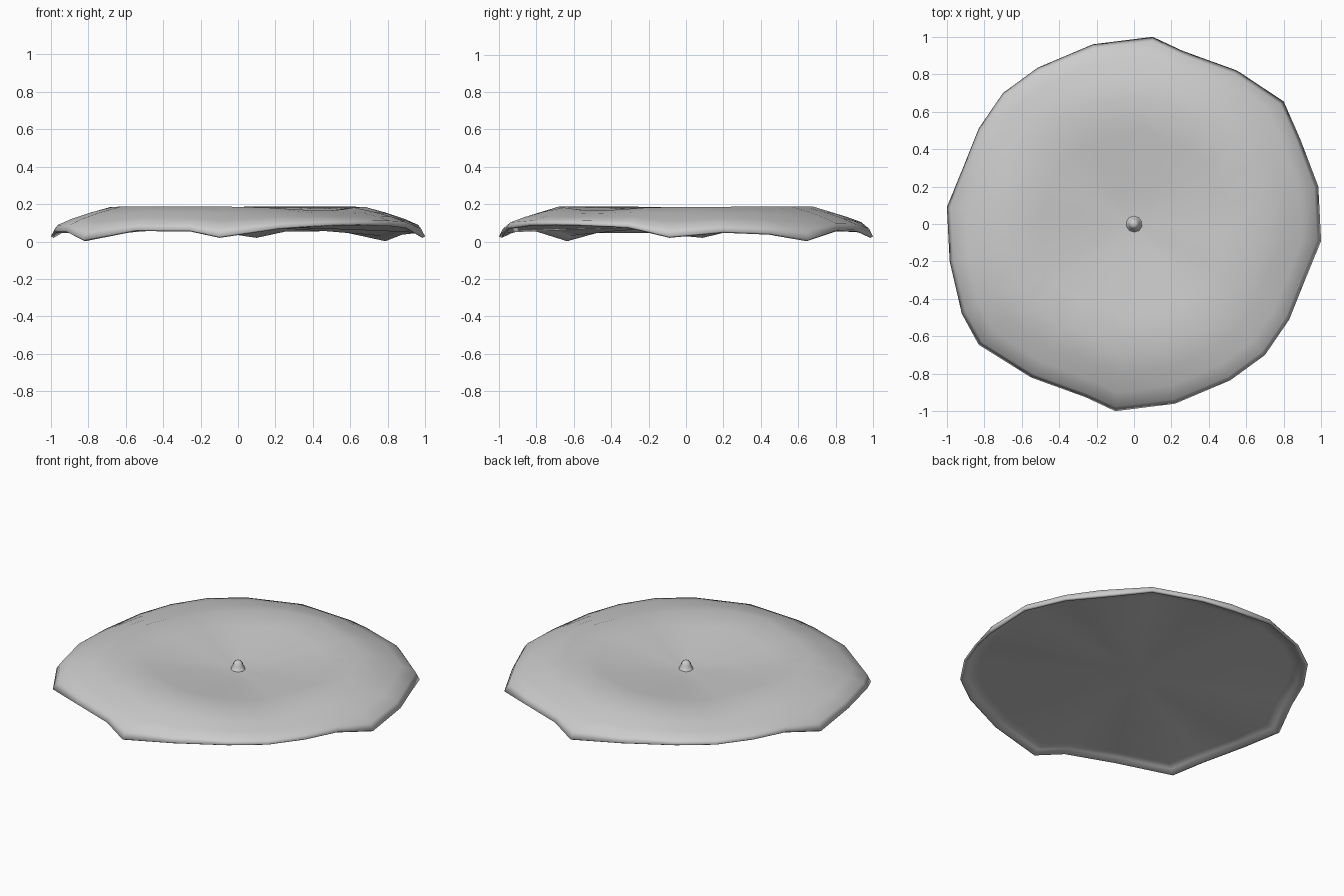
import bpy, bmesh

if "Cube" in bpy.data.objects:
    bpy.data.objects.remove(bpy.data.objects["Cube"])

# wavy rim outline: x, y, rim height, shoulder height (second half repeats by half turn)
HALF = [
    (0.10, 1.00, 0.028, 0.187), (0.26, 0.925, 0.062, 0.187), (0.55, 0.82, 0.064, 0.188),
    (0.80, 0.655, 0.010, 0.188), (0.89, 0.45, 0.045, 0.187), (0.985, 0.20, 0.055, 0.185),
    (1.00, -0.09, 0.028, 0.185), (0.91, -0.31, 0.080, 0.182), (0.83, -0.51, 0.090, 0.172),
    (0.70, -0.70, 0.095, 0.165), (0.515, -0.835, 0.093, 0.170), (0.22, -0.96, 0.075, 0.182),
]
RIM = HALF + [(-x, -y, z, h) for x, y, z, h in HALF]
# the left side bulges out a little more than the right
RIM[15] = (-0.83, -0.645, 0.010, 0.188)
RIM[16] = (-0.92, -0.48, 0.055, 0.187)
CENTRE_Z = 0.105
UNDER_Z = 0.08

# ring scale and blend from rim to shoulder
OUTER = [(1.0, 0.0), (0.978, 0.26), (0.90, 0.52), (0.80, 0.77), (0.68, 1.0)]
# ring scale and blend from centre to shoulder
INNER = [(f, f / 0.68) for f in (0.5, 0.3, 0.15)] + [(0.06, 0.14)]


def finish(bm, name):
    bmesh.ops.recalc_face_normals(bm, faces=bm.faces[:])
    for f in bm.faces:
        f.smooth = True
    me = bpy.data.meshes.new(name)
    bm.to_mesh(me)
    bm.free()
    ob = bpy.data.objects.new(name, me)
    bpy.context.collection.objects.link(ob)
    return ob


def bridge(bm, a, b):
    n = len(a)
    for i in range(n):
        j = (i + 1) % n
        bm.faces.new((a[i], a[j], b[j], b[i]))


def ring(bm, f, fn):
    return [bm.verts.new((x * f, y * f, fn(z, h))) for x, y, z, h in RIM]


# dished body with drooping rim and a nearly flat underside
bm = bmesh.new()
upper = [ring(bm, f, lambda z, h: z + (h - z) * t) for f, t in OUTER]
upper += [ring(bm, f, lambda z, h: CENTRE_Z + (h - CENTRE_Z) * t) for f, t in INNER]
lower = [ring(bm, 0.985, lambda z, h: z - 0.008), ring(bm, 0.96, lambda z, h: z + 0.018)]
lower += [ring(bm, f, lambda z, h: UNDER_Z + (z + 0.02 - UNDER_Z) * t)
          for f, t in ((0.9, 0.9), (0.6, 0.5), (0.2, 0.1))]
for rings in (upper, [upper[0]] + lower):
    for a, b in zip(rings, rings[1:]):
        bridge(bm, a, b)
bm.faces.new(upper[-1])
bm.faces.new(lower[-1])
finish(bm, "dished_body")

# small rounded nub in the middle, flared at its base
bm = bmesh.new()
N = 10
prof = [(0.055, 0.105), (0.04, 0.118), (0.03, 0.14), (0.024, 0.158), (0.012, 0.166)]
rings = []
for r, z in prof:
    c = bmesh.ops.create_circle(bm, segments=N, radius=r)["verts"]
    for v in c:
        v.co.z = z
    rings.append(c)
for a, b in zip(rings, rings[1:]):
    bridge(bm, a, b)
bm.faces.new(rings[0])
bm.faces.new(rings[-1])
finish(bm, "centre_nub")
